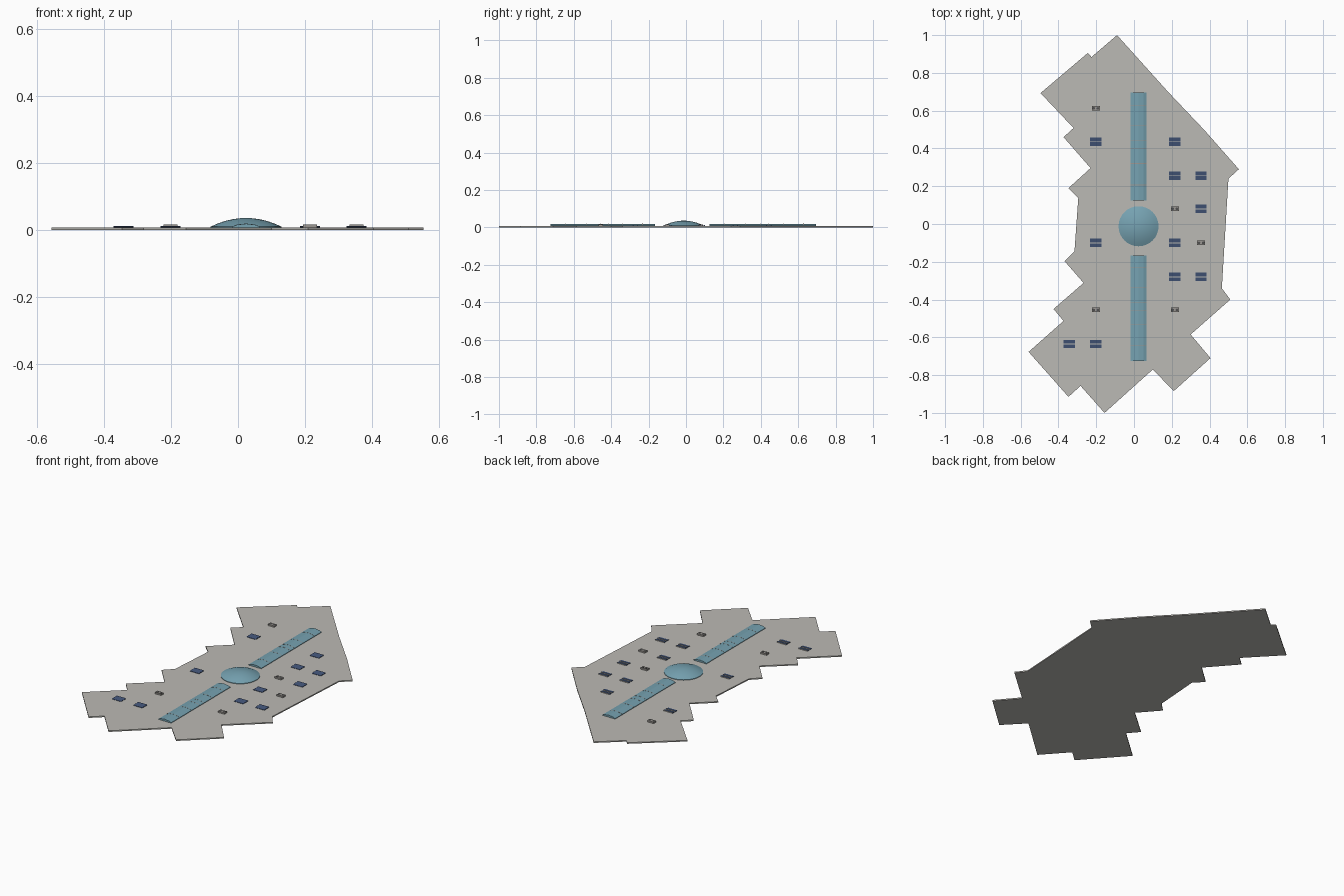
import bpy
import bmesh
import math

if "Cube" in bpy.data.objects:
    bpy.data.objects.remove(bpy.data.objects["Cube"], do_unlink=True)


def make_material(name, red, green, blue):
    material = bpy.data.materials.new(name)
    material.use_nodes = True
    colour = (red, green, blue, 1)
    material.diffuse_color = colour
    material.node_tree.nodes["Principled BSDF"].inputs["Base Color"].default_value = colour
    return material


roof_grey = make_material("roof grey", .5, .49, .46)
glass_blue = make_material("glass blue", .18, .36, .44)
panel_blue = make_material("panel blue", .055, .09, .19)
unit_grey = make_material("unit grey", .33, .31, .29)
fan_dark = make_material("fan dark grey", .08, .08, .08)

ROOF_TOP = .007


def make_object(name, bm, material):
    bmesh.ops.recalc_face_normals(bm, faces=bm.faces)
    mesh = bpy.data.meshes.new(name)
    bm.to_mesh(mesh)
    bm.free()
    mesh.materials.append(material)
    item = bpy.data.objects.new(name, mesh)
    bpy.context.collection.objects.link(item)
    return item


def extrude_profile(name, points, offset, material):
    """Closed flat profile pushed along an offset vector."""
    bm = bmesh.new()
    face = bm.faces.new([bm.verts.new(point) for point in points])
    result = bmesh.ops.extrude_face_region(bm, geom=[face], use_keep_orig=True)
    moved = [v for v in result["geom"] if isinstance(v, bmesh.types.BMVert)]
    bmesh.ops.translate(bm, verts=moved, vec=offset)
    return make_object(name, bm, material)


# Stepped roof slab
outline = [
    (-.09, 1), (.18, .7), (.37, .5), (.555, .29), (.5, .24), (.465, -.34),
    (.51, -.4), (.3, -.585), (.405, -.71), (.21, -.885), (.1, -.77),
    (-.156, -1), (-.283, -.857), (-.347, -.915), (-.558, -.677),
    (-.373, -.513), (-.426, -.45), (-.267, -.312), (-.368, -.196),
    (-.315, -.143), (-.295, .138), (-.347, .19), (-.23, .296),
    (-.373, .46), (-.32, .508), (-.495, .693), (-.245, .905), (-.225, .884),
]
extrude_profile("roof_slab", [(x, y, 0) for x, y in outline], (0, 0, ROOF_TOP), roof_grey)


# Central glass dome
def make_dome(name, x, y, radius, height):
    bm = bmesh.new()
    profile = [(radius, 0)]
    profile += [(radius * k / 6, .003 + height * (1 - (k / 6) ** 2)) for k in range(6, -1, -1)]
    verts = [bm.verts.new((r, 0, z)) for r, z in profile]
    edges = [bm.edges.new(pair) for pair in zip(verts, verts[1:])]
    bmesh.ops.spin(bm, geom=verts + edges, axis=(0, 0, 1), cent=(0, 0, 0),
                   angle=math.tau, steps=32)
    bmesh.ops.remove_doubles(bm, verts=bm.verts, dist=.0001)
    dome = make_object(name, bm, glass_blue)
    dome.location = (x, y, ROOF_TOP)
    bpy.ops.object.select_all(action="DESELECT")
    dome.select_set(True)
    bpy.context.view_layer.objects.active = dome
    bpy.ops.object.shade_smooth_by_angle(angle=math.radians(30))


make_dome("glass_dome", .024, -.012, .106, .026)


# Long vaulted skylights with thin cross ribs
def vault(name, y, length, raise_by, material):
    half = [(.042, 0), (.042, .003), (.026, .009), (0, .012)]
    section = half + [(-x, z) for x, z in reversed(half[:-1])]
    points = [(.024 + x, y, ROOF_TOP + z + (raise_by if z else 0)) for x, z in section]
    return extrude_profile(name, points, (0, length, 0), material)


for side, start, length in (("back", .125, .57), ("front", -.725, .558)):
    vault(side + "_skylight", start, length, 0, glass_blue)
    for i, share in enumerate((.14, .34, .48, .55, .69, .88)):
        vault(f"{side}_skylight_rib_{i}", start + length * share, .003, .0005, unit_grey)


# Solar arrays: two low tilted rows each, facing the front
def solar_array(index, x, y):
    for row, base in enumerate((y - .022, y + .002)):
        z = ROOF_TOP
        wedge = [(x - .03, base, z), (x - .03, base + .02, z),
                 (x - .03, base + .02, z + .005), (x - .03, base, z + .002)]
        array = extrude_profile(f"solar_panel_{index}_{row}", wedge, (.06, 0, 0), panel_blue)
        array.data.materials.append(roof_grey)
        for face in array.data.polygons:
            if face.normal.y > .5:
                face.material_index = 1


arrays = {
    -.343: (-.635,),
    -.202: (.435, -.1, -.635),
    .216: (.435, .255, -.1, -.28),
    .355: (.255, .08, -.28),
}
spots = [(x, y) for x, column in arrays.items() for y in column]
for i, (x, y) in enumerate(spots):
    solar_array(i, x, y)


# Ventilation units with two dark fans on top
def vent_unit(index, x, y):
    top = .016
    corners = [(x + sx * .021, y + sy * .012, ROOF_TOP)
               for sx, sy in ((-1, -1), (1, -1), (1, 1), (-1, 1))]
    extrude_profile(f"vent_unit_{index}", corners, (0, 0, top - ROOF_TOP), unit_grey)
    for side in (-1, 1):
        circle = [(x + side * .011 + .007 * math.cos(k * math.tau / 12),
                   y + .007 * math.sin(k * math.tau / 12), top) for k in range(12)]
        extrude_profile(f"vent_fan_{index}_{side}", circle, (0, 0, .0006), fan_dark)


units = [(-.202, .612), (-.202, -.455), (.216, .08), (.216, -.455), (.355, -.1)]
for i, (x, y) in enumerate(units):
    vent_unit(i, x, y)
